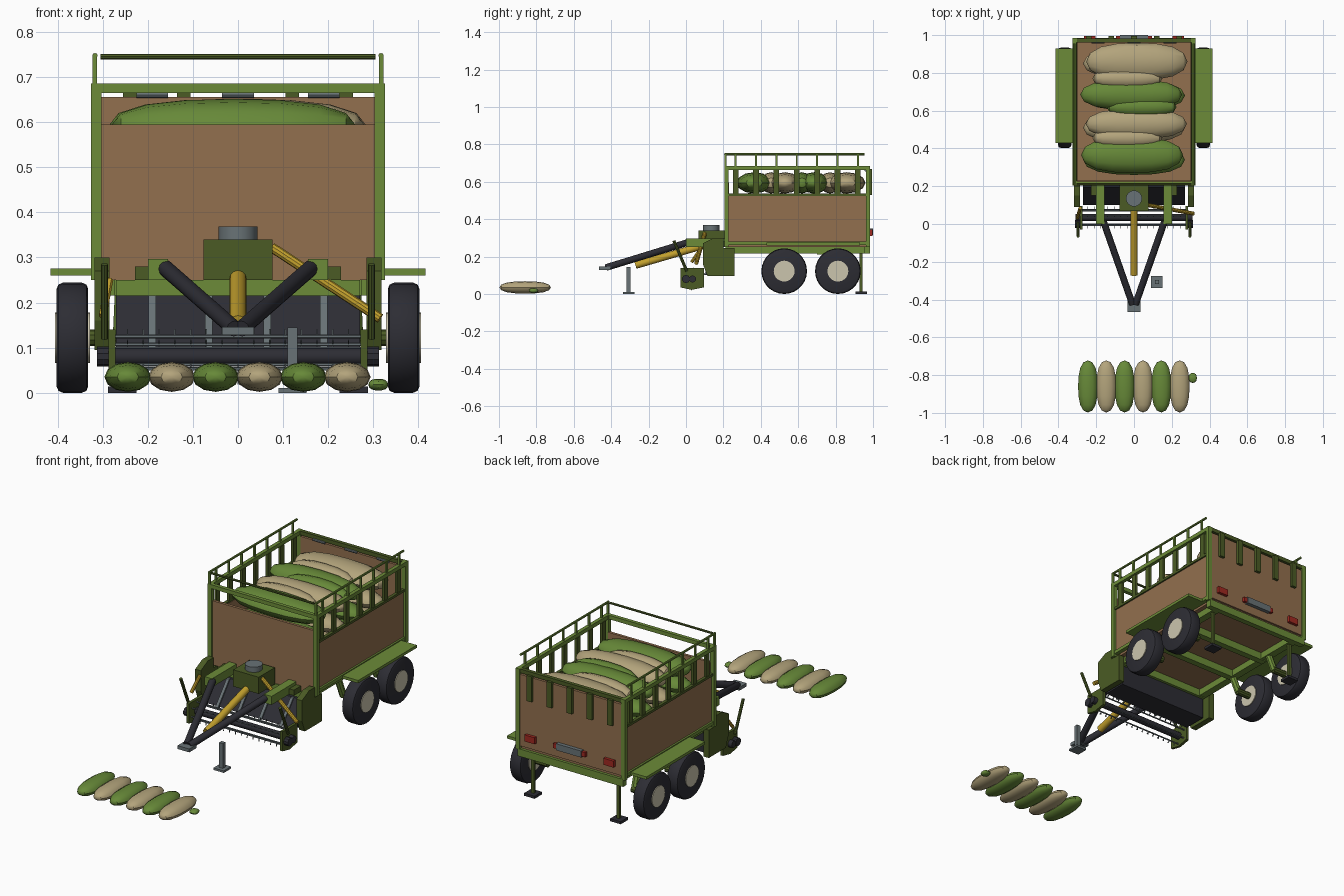
import bpy, bmesh, math
from mathutils import Vector, Matrix

if "Cube" in bpy.data.objects:
    bpy.data.objects.remove(bpy.data.objects["Cube"])


def material(name, rgb):
    m = bpy.data.materials.new(name)
    m.diffuse_color = (*rgb, 1)
    m.use_nodes = True
    m.node_tree.nodes["Principled BSDF"].inputs["Base Color"].default_value = m.diffuse_color
    return m


GREEN = material("olive_green", (.15, .26, .04))
DARK = material("dark_green", (.07, .105, .018))
SACKG = material("sack_green", (.135, .25, .04))
SACKC = material("sack_cream", (.45, .37, .2))
TAN = material("wood_tan", (.29, .16, .077))
BLACK = material("charcoal", (.026, .026, .034))
GREY = material("steel_grey", (.14, .17, .18))
YELLOW = material("yellow", (.54, .35, .026))
HUB = material("hub_cream", (.6, .56, .42))
RED = material("lamp_red", (.35, .022, .015))


def finish(name, bm, mat, smooth=False):
    bmesh.ops.recalc_face_normals(bm, faces=bm.faces)
    me = bpy.data.meshes.new(name)
    bm.to_mesh(me)
    bm.free()
    me.materials.append(mat)
    ob = bpy.data.objects.new(name, me)
    bpy.context.collection.objects.link(ob)
    if smooth:
        bpy.ops.object.select_all(action='DESELECT')
        ob.select_set(True)
        bpy.context.view_layer.objects.active = ob
        bpy.ops.object.shade_smooth_by_angle(angle=math.radians(35))
    return ob


def box(name, mat, x, y, z, both=False):
    """Box from (min, max) ranges, optionally repeated on the other side."""
    for s in ((1, -1) if both else (1,)):
        bm = bmesh.new()
        size = [r[1] - r[0] for r in (x, y, z)]
        mid = [s * sum(x) / 2, sum(y) / 2, sum(z) / 2]
        bmesh.ops.create_cube(bm, size=1, matrix=Matrix.Translation(mid) @ Matrix.Diagonal((*size, 1)))
        finish(name, bm, mat)


def tube(name, mat, p, q, r, n=12, both=False, bevel=0):
    for s in ((1, -1) if both else (1,)):
        a, b = Vector((s * p[0], p[1], p[2])), Vector((s * q[0], q[1], q[2]))
        d = b - a
        bm = bmesh.new()
        mat4 = Matrix.Translation((a + b) / 2) @ d.to_track_quat('Z', 'Y').to_matrix().to_4x4()
        bmesh.ops.create_cone(bm, cap_ends=True, segments=n, radius1=r, radius2=r, depth=d.length, matrix=mat4)
        if bevel:
            rims = [e for e in bm.edges if any(len(f.verts) > 4 for f in e.link_faces)]
            bmesh.ops.bevel(bm, geom=rims, offset=bevel, segments=2, affect='EDGES', profile=.5)
        finish(name, bm, mat, n > 8)


def prism(name, mat, x, outline, both=False):
    """Side outline in (y, z), extruded between two x values."""
    for s in ((1, -1) if both else (1,)):
        bm = bmesh.new()
        f = bm.faces.new([bm.verts.new((s * x[0], *p)) for p in outline])
        new = bmesh.ops.extrude_face_region(bm, geom=[f])['geom']
        bmesh.ops.translate(bm, verts=[v for v in new if isinstance(v, bmesh.types.BMVert)],
                            vec=(s * (x[1] - x[0]), 0, 0))
        finish(name, bm, mat)


def sack(name, mat, center, half, axis='x'):
    """Plump low-poly bag with blunt ends along one axis."""
    bm = bmesh.new()
    bmesh.ops.create_uvsphere(bm, u_segments=12, v_segments=8, radius=1)
    for v in bm.verts:
        x, y, z = v.co
        k = 1 + .22 * z * z
        a, b, l = x * k, y * k, z
        v.co = Vector(center) + Vector((l * half[0], a * half[1], b * half[2]) if axis == 'x'
                                       else (a * half[0], l * half[1], b * half[2]))
    finish(name, bm, mat, True)


# Cargo box: floor, walls
box("floor", TAN, (-.3, .3), (.22, .97), (.25, .275))
box("front_wall", TAN, (-.305, .305), (.215, .23), (.25, .595))
box("rear_wall", TAN, (-.303, .303), (.965, .98), (.27, .655))
box("side_wall", TAN, (.3, .312), (.225, .968), (.27, .53), True)

# Green frame around the box
for y0 in (.205, .962):
    box("corner_post", GREEN, (.302, .326), (y0, y0 + .022), (.25, .685), True)
    box("end_top_rail", GREEN if y0 < .5 else DARK, (-.305, .305), (y0, y0 + .02), (.664, .685))
box("side_top_rail", GREEN, (.305, .325), (.225, .965), (.664, .685), True)
box("side_mid_rail", DARK, (.303, .32), (.225, .965), (.525, .538), True)
box("side_bottom_rail", GREEN, (.3, .322), (.225, .965), (.262, .28), True)
for i in range(7):
    y = .265 + i * .109
    box("side_slat", DARK, (.302, .316), (y - .015, y + .015), (.53, .666), True)
    box("rail_post", GREEN, (.312, .322), (y - .005, y + .005), (.68, .748), True)
tube("side_hand_rail", GREEN, (.317, .205, .747), (.317, .955, .747), .006, 8, True)
tube("front_hand_rail", DARK, (-.305, .21, .745), (.305, .21, .745), .006, 8)
box("hand_rail_end_post", GREEN, (.312, .322), (.206, .216), (.68, .75), True)

# Tailgate ribs, hinges, lamps and plate
for i in range(5):
    x = -.24 + i * .12
    box("tailgate_rib", DARK, (x - .015, x + .015), (.978, .995), (.53, .668))
for x in (-.19, 0, .19):
    tube("tailgate_hinge", GREY, (x - .035, .962, .66), (x + .035, .962, .66), .007, 8)
box("rear_lamp", RED, (.205, .265), (.978, .996), (.31, .345), True)
box("plate_lamp", RED, (.075, .095), (.978, .996), (.32, .345), True)
box("rear_plate", GREY, (-.075, .075), (.978, 1.0), (.315, .35))
box("rear_bumper", GREEN, (-.315, .315), (.955, .985), (.215, .255))

# Chassis
box("chassis_rail", GREEN, (.235, .275), (.23, .97), (.215, .25), True)
for y in (.21, .47, .7):
    box("chassis_crossbar", GREEN, (-.27, .27), (y, y + .035), (.21, .25))
box("mudguard", GREEN, (.322, .415), (.43, .93), (.26, .275), True)

# Wheels and their arms
for y in (.525, .812):
    tube("tyre", BLACK, (.332, y, .122), (.402, y, .122), .122, 28, True, .014)
    tube("wheel_hub", HUB, (.328, y, .122), (.406, y, .122), .056, 20, True)
    tube("axle_stub", DARK, (.25, y, .122), (.335, y, .122), .018, 10, True)
    tube("axle_arm", GREEN, (.26, y, .115), (.255, y - .04, .225), .018, 8, True)

# Rear support legs and front jack
box("rear_leg", DARK, (.247, .263), (.927, .943), (.01, .24), True)
box("rear_leg_foot", BLACK, (.225, .288), (.905, .967), (0, .014), True)
box("jack_leg", GREY, (.11, .132), (-.318, -.297), (.01, .145))
box("jack_foot", GREY, (.09, .152), (-.338, -.276), (0, .011))

# Drawbar and hitch
tube("drawbar_arm", BLACK, (.162, .015, .277), (.008, -.425, .142), .018, 12, True)
box("hitch_block", GREY, (-.035, .035), (-.465, -.405), (.128, .146))
tube("drive_shaft", YELLOW, (0, -.27, .153), (0, .08, .255), .019, 12)
tube("side_drive_shaft", YELLOW, (.075, .1, .322), (.315, .055, .165), .011, 10)
tube("side_ram", YELLOW, (-.3, .03, .17), (-.285, .085, .25), .009, 8)

# Gearbox and its mounting
box("drawbar_mount", GREEN, (.155, .2), (0, .21), (.25, .296), True)
box("mount_step", DARK, (.2, .228), (.15, .21), (.25, .28), True)
box("gearbox", DARK, (-.076, .076), (.068, .205), (.25, .34))
tube("gearbox_cap", GREY, (0, .135, .338), (0, .135, .368), .043, 16)

# Pickup: sloping chute with ribs, side plates, reel
chute = ((.1, .1), (.115, .1), (.23, .1), (.23, .215), (.195, .215))
prism("chute", BLACK, (-.27, .27), chute)
for x in (-.19, -.065, .065, .19):
    prism("chute_rib", GREY, (x - .008, x + .008), ((.09, .1), (.1, .1), (.195, .215), (.185, .215)))
prism("chute_side_plate", DARK, (.285, .318),
      ((.09, .16), (.09, .27), (.15, .3), (.2, .3), (.2, .245), (.26, .245), (.26, .095), (.115, .095)), True)
prism("reel_side_plate", DARK, (.272, .287),
      ((-.03, .14), (.095, .14), (.095, .035), (.03, .022), (-.03, .035)), True)
tube("reel_core", BLACK, (-.31, .035, .08), (.31, .035, .08), .019, 12)
tube("reel_end_boss", BLACK, (.285, .0, .08), (.312, .0, .08), .022, 10, True)
tube("height_lever", DARK, (.296, -.065, .285), (.296, .005, .12), .008, 8, True)
for i in range(6):
    a = i * math.pi / 3 + .4
    y, z = .035 + .045 * math.cos(a), .08 + .045 * math.sin(a)
    tube("reel_bar", GREY, (-.275, y, z), (.275, y, z), .004, 6)
    bm = bmesh.new()
    for j in range(15):  # tines along each bar
        x = -.245 + j * .035
        bmesh.ops.create_cube(bm, size=1, matrix=Matrix.Translation((x, y + .007 * math.cos(a), z + .007 * math.sin(a)))
                              @ Matrix.Rotation(a, 4, 'X') @ Matrix.Diagonal((.003, .02, .003, 1)))
    finish("reel_tines", bm, GREY)

# Load in the box: visible top row (centre x, y, half length, half width, cream?)
for x, y, hl, hw, cream in ((.015, .86, .268, .105, 1), (-.035, .77, .185, .06, 1), (-.015, .685, .27, .085, 0),
                            (.04, .62, .185, .06, 0), (.012, .53, .268, .085, 1), (-.035, .455, .185, .06, 1),
                            (-.01, .365, .27, .1, 0)):
    sack("load_sack", SACKC if cream else SACKG, (x, y, .594), (hl, hw * .95, .057))
for z in (.49, .385, .325):
    for i in range(4):
        sack("lower_sack", (SACKG, SACKC)[i % 2], (0, .34 + i * .17, z), (.27, .08, .05))

# Row of sacks on the ground ahead
for i in range(6):
    sack("ground_sack", (SACKG, SACKC)[i % 2], (-.244 + i * .0972, -.86, .035), (.052, .138, .033), 'y')
sack("small_bag", SACKG, (.311, -.815, .018), (.022, .026, .013))
